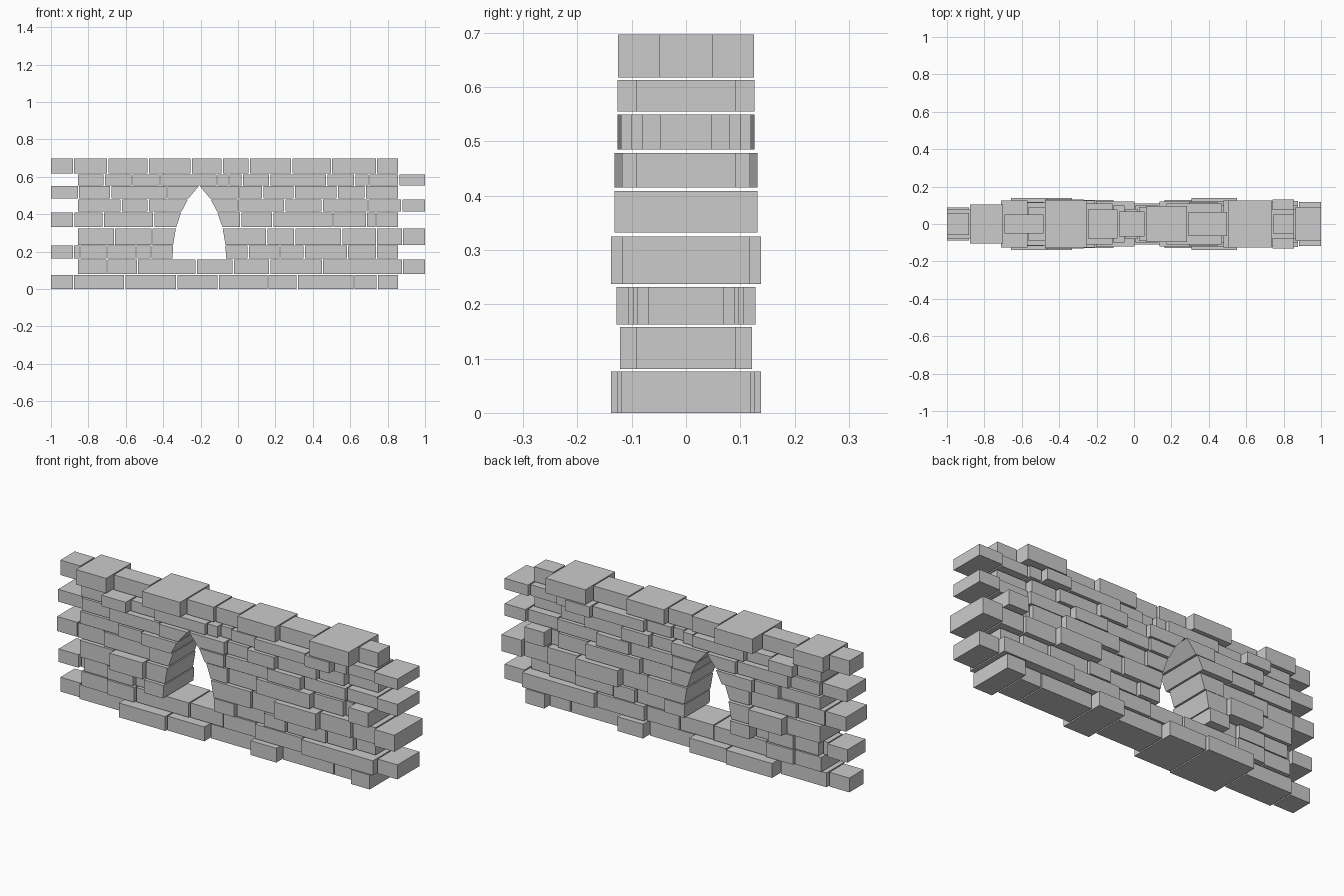
import bpy

GAP = 0.0035          # half of the joint between stones
C = -0.207            # centre line of the pointed opening
ARCH = [(0.16, 0.143), (0.24, 0.14), (0.33, 0.124), (0.412, 0.096),
        (0.482, 0.06), (0.554, 0.0)]   # (height, half width)


def arch_half(z):
    for (z0, w0), (z1, w1) in zip(ARCH, ARCH[1:]):
        if z <= z1:
            return w0 + (w1 - w0) * max(0, z - z0) / (z1 - z0)
    return 0


def stone(name, a, b, z0, z1, h):
    # a block whose end leans with the arch when it borders the opening
    def ends(z):
        l = C + arch_half(z) if a == C else a + (0 if a <= -0.99 else GAP)
        r = C - arch_half(z) if b == C else b - (0 if b >= 0.99 else GAP)
        return l, r
    v = []
    for z in (z0, z1):
        l, r = ends(z)
        v += [(l, -h, z), (r, -h, z), (r, h, z), (l, h, z)]
    f = [(3, 2, 1, 0), (4, 5, 6, 7), (0, 1, 5, 4), (1, 2, 6, 5),
         (2, 3, 7, 6), (3, 0, 4, 7)]
    me = bpy.data.meshes.new(name)
    me.from_pydata(v, [], f)
    bpy.context.collection.objects.link(bpy.data.objects.new(name, me))


def course(n, z0, z1, edges, halves):
    # one row of stones: joint positions along x, half depth of each stone
    for i, h in enumerate(halves):
        stone(f"course_{n}_stone_{i + 1}", edges[i], edges[i + 1], z0, z1, h)


# plain courses below the opening
course(1, 0, 0.076, [-1, -.88, -.605, -.327, -.105, .16, .317, .62, .744, .86],
       [.06, .075, .138, .127, .08, .127, .08, .08, .12])
course(2, .081, .158, [-.86, -.7, -.537, -.223, -.025, .17, .452, .88, 1],
       [.09, .10, .09, .085, .09, .105, .122, .092])

# courses split by the opening
course(3, .163, .232, [-1, -.88, -.845, -.70, -.545, -.465, C, .055, .225, .355, .585, .74, .86],
       [.075, .06, .09, .098, .08, .128, .107, .09, .107, .098, .09, .07])
course(4, .237, .325, [-.86, -.66, -.46, C, .153, .303, .555, .74, .88, 1],
       [.10, .138, .118, .11, .10, .138, .11, .10, .118])
course(5, .332, .409, [-1, -.878, -.72, -.45, C, .015, .185, .508, .687, .738, .86],
       [.088, .09, .10, .11, .11, .10, .12, .095, .08, .132])
course(6, .415, .479, [-.86, -.625, -.48, C, 0, .25, .45, .695, .875, 1],
       [.10, .118, .132, .118, .11, .118, .09, .08, .092])
course(7, .485, .55, [-1, -.853, -.68, -.38, C, .005, .133, .3, .53, .68, .86],
       [.08, .095, .115, .126, .12, .10, .12, .10, .08, .047])

# courses above the opening
course(8, .555, .613, [-.86, -.715, -.567, -.417, -.112, -.048, .022, .17, .475, .625, .7, .86, 1],
       [.09, .126, .09, .11, .10, .08, .09, .11, .126, .09, .08, .092])
course(9, .618, .697, [-1, -.88, -.697, -.48, -.25, -.085, .06, .287, .5, .74, .86],
       [.06, .105, .05, .125, .077, .067, .095, .065, .125, .05])
